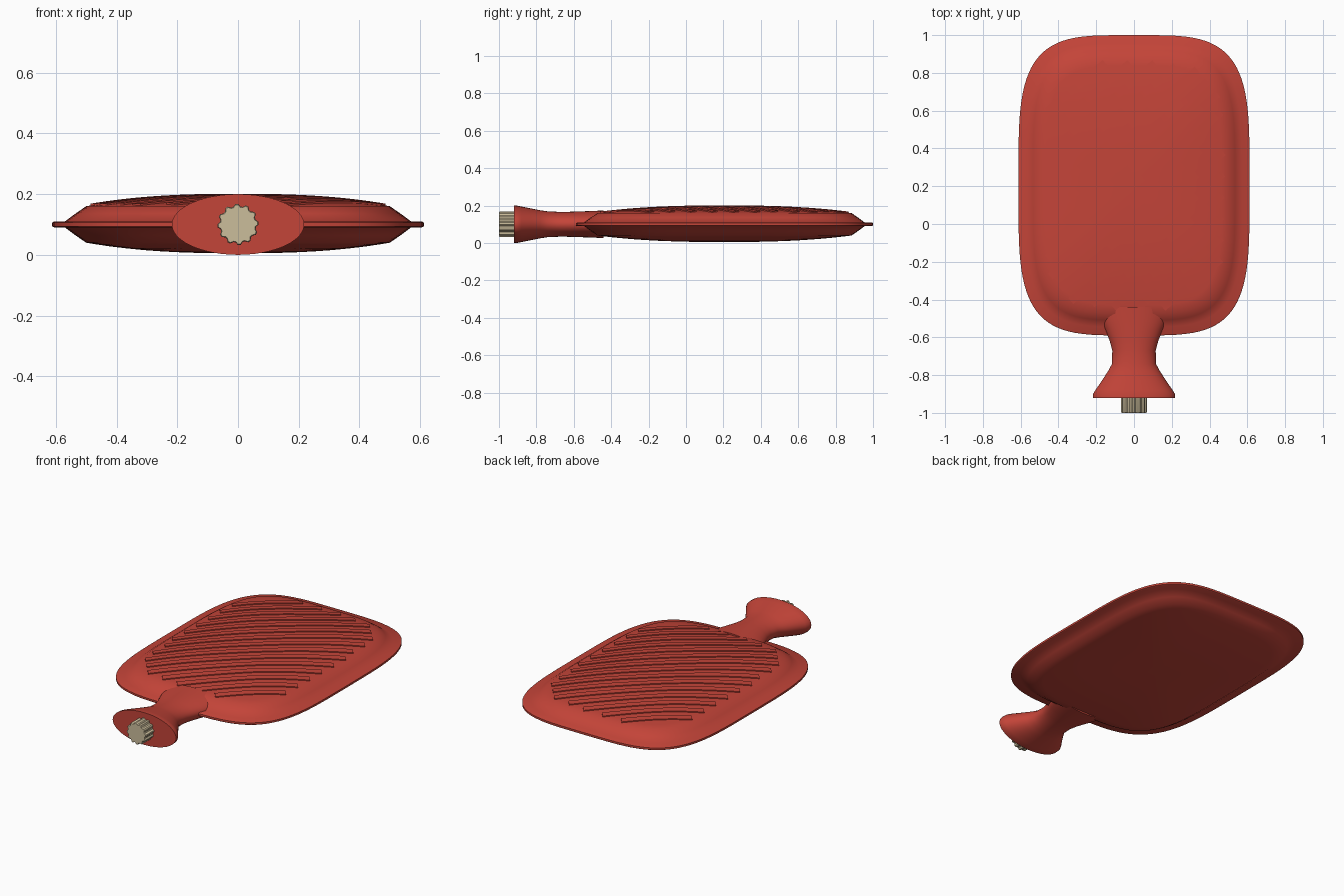
import bpy, bmesh, math
from mathutils import Vector

if "Cube" in bpy.data.objects:
    bpy.data.objects.remove(bpy.data.objects["Cube"])

MID = 0.1            # height of the seam
CY = 0.205           # centre of the bag along y
A, B = 0.5, 0.68     # half size of the domed area


def material(name, rgb):
    m = bpy.data.materials.new(name)
    m.use_nodes = True
    m.diffuse_color = (*rgb, 1)
    m.node_tree.nodes["Principled BSDF"].inputs["Base Color"].default_value = (*rgb, 1)
    return m


red = material("red rubber", (0.55, 0.058, 0.04))
beige = material("beige plastic", (0.6, 0.51, 0.33))


def finish(name, bm, mat, angle=30):
    bmesh.ops.recalc_face_normals(bm, faces=bm.faces)
    mesh = bpy.data.meshes.new(name)
    bm.to_mesh(mesh)
    bm.free()
    ob = bpy.data.objects.new(name, mesh)
    bpy.context.collection.objects.link(ob)
    mesh.materials.append(mat)
    bpy.ops.object.select_all(action="DESELECT")
    ob.select_set(True)
    bpy.context.view_layer.objects.active = ob
    bpy.ops.object.shade_smooth_by_angle(angle=math.radians(angle))
    return ob


def loft(bm, rings, closed_ends=True, wrap=True):
    """Join point rings with quads and cap the two ends."""
    loops = [[bm.verts.new(p) for p in r] for r in rings]
    n = len(loops[0])
    for r, s in zip(loops, loops[1:]):
        for i in range(n if wrap else n - 1):
            j = (i + 1) % n
            bm.faces.new((r[i], r[j], s[j], s[i]))
    if closed_ends:
        bm.faces.new(loops[0])
        bm.faces.new(loops[-1])


def squircle(a, b, z, n=96, power=4):
    pts = []
    for i in range(n):
        c, s = math.cos(math.tau * i / n), math.sin(math.tau * i / n)
        pts.append((a * math.copysign(abs(c) ** (2 / power), c),
                    CY + b * math.copysign(abs(s) ** (2 / power), s), z))
    return pts


def dome(t):
    return 0.06 + 0.035 * (1 - t ** 2.5)


# Bag: domed top and bottom meeting in a flat seam flange
half = [(A * t, B * t, dome(t)) for t in (0.04, 0.2, 0.35, 0.5, 0.62, 0.74, 0.85, 0.93, 1)]
half += [(0.535, 0.715, 0.036), (0.57, 0.75, 0.01), (0.605, 0.79, 0.01), (0.612, 0.795, 0.006)]
rings = [squircle(a, b, MID + h) for a, b, h in half]
rings += [squircle(a, b, MID - h) for a, b, h in reversed(half)]
bm = bmesh.new()
loft(bm, rings)
finish("bag", bm, red, 40)

# Grip ribs: low diagonal strips laid over the upper dome
along = Vector((math.cos(math.radians(40)), math.sin(math.radians(40))))
across = Vector((-along.y, along.x))
WIDTH, HEIGHT, STEP, SPACING = 0.04, 0.006, 0.025, 0.085


def dome_ratio(p):
    return ((abs(p.x) / A) ** 4 + (abs(p.y) / B) ** 4) ** 0.25


bm = bmesh.new()
for k in range(-10, 11):
    strip = []
    for i in range(-40, 41):
        centre = across * (k * SPACING) + along * (i * STEP)
        sides = [centre - across * WIDTH / 2, centre + across * WIDTH / 2]
        if max(dome_ratio(p) for p in sides) > 0.98:
            continue
        section = []
        for p, lift in ((sides[0], -0.006), (sides[0], HEIGHT),
                        (sides[1], HEIGHT), (sides[1], -0.006)):
            section.append((p.x, p.y + CY, MID + dome(dome_ratio(p)) + lift))
        strip.append(section)
    if len(strip) > 2:
        loft(bm, strip)
finish("grip_ribs", bm, red)

# Neck: flattened funnel, as (y, half width, half height)
neck = [(-0.44, 0.185, 0.074), (-0.5, 0.176, 0.071), (-0.56, 0.152, 0.069),
        (-0.62, 0.128, 0.067), (-0.67, 0.115, 0.066), (-0.74, 0.116, 0.069),
        (-0.78, 0.138, 0.075), (-0.83, 0.17, 0.085), (-0.88, 0.205, 0.095),
        (-0.9, 0.217, 0.099), (-0.92, 0.218, 0.1)]
bm = bmesh.new()
loft(bm, [[(w * math.cos(math.tau * i / 48), y, MID + h * math.sin(math.tau * i / 48))
           for i in range(48)] for y, w, h in neck])
finish("neck", bm, red, 40)

# Stopper: fluted plug with twelve grips
outline = []
for i in range(48):
    r = 0.068 if i % 4 < 2 else 0.06
    outline.append((r * math.cos(math.tau * i / 48), r * math.sin(math.tau * i / 48)))
bm = bmesh.new()
loft(bm, [[(x * s, y, MID + z * s) for x, z in outline]
          for y, s in ((-0.9, 1), (-0.995, 1), (-1.0, 0.95))])
finish("stopper", bm, beige, 25)
